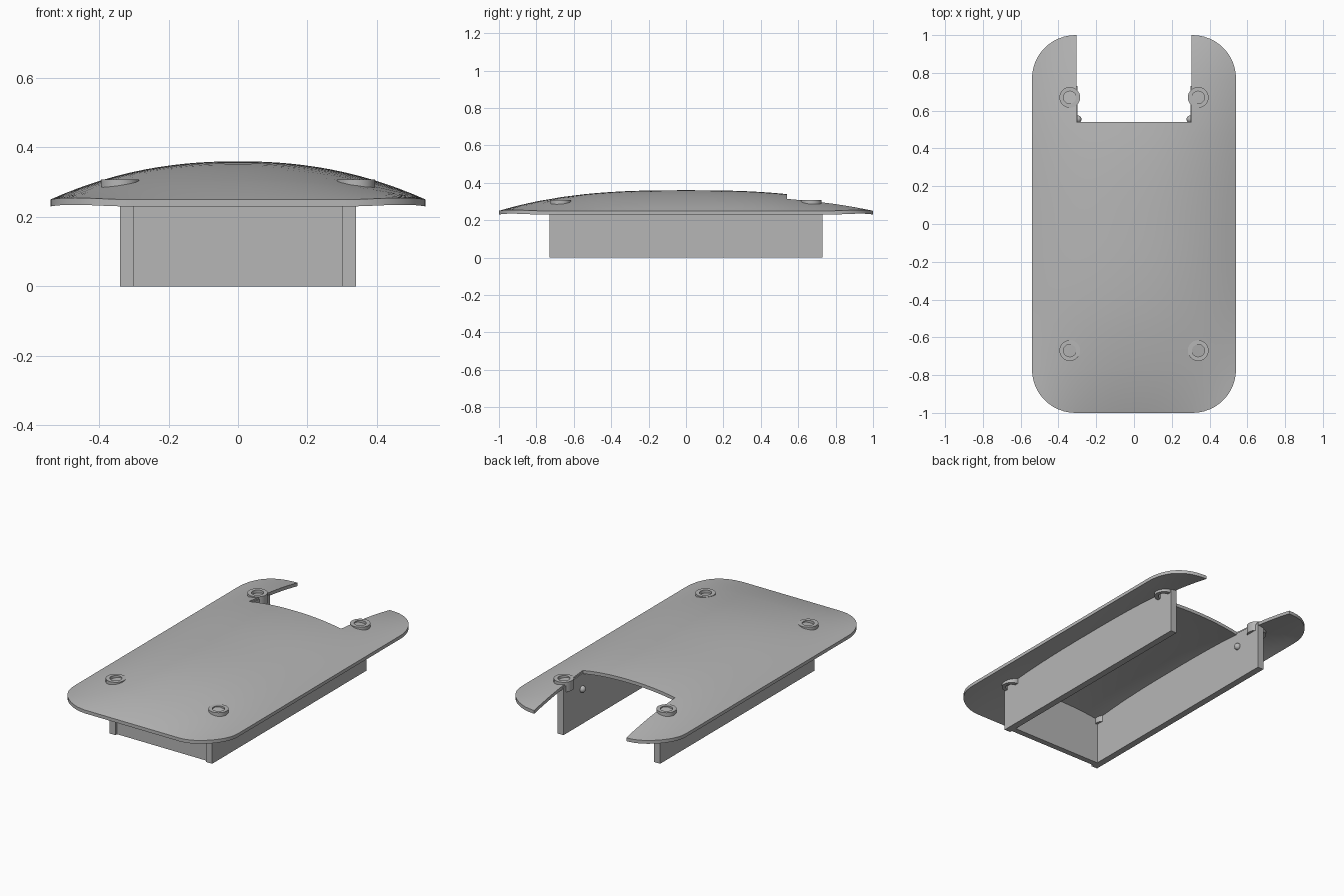
import bpy, bmesh, math
from mathutils import Matrix

cube = bpy.data.objects.get("Cube")
if cube:
    bpy.data.objects.remove(cube, do_unlink=True)

HALF_W, CORNER, NOTCH_X, NOTCH_Y = 0.54, 0.23, 0.305, 0.54
THICK = 0.02

grey = bpy.data.materials.new("plain grey")
grey.use_nodes = True
COLOUR = (0.47, 0.47, 0.47, 1)
grey.diffuse_color = COLOUR
grey.node_tree.nodes["Principled BSDF"].inputs["Base Color"].default_value = COLOUR


def dome(x, y):
    """Height of the domed cover's top surface."""
    fx = 1 - min(1, abs(x) / HALF_W) ** 2.2
    fy = 1 - min(1, abs(y)) ** 2.7
    return 0.25 + 0.11 * fx * fy


def half_width(y):
    """Half width of the rounded outline at y."""
    d = max(0, abs(y) - (1 - CORNER))
    return HALF_W - CORNER + math.sqrt(max(0, CORNER ** 2 - d ** 2))


def finish(bm, name, smooth=True):
    bmesh.ops.recalc_face_normals(bm, faces=bm.faces[:])
    mesh = bpy.data.meshes.new(name)
    bm.to_mesh(mesh)
    bm.free()
    mesh.materials.append(grey)
    obj = bpy.data.objects.new(name, mesh)
    bpy.context.collection.objects.link(obj)
    if smooth:
        bpy.ops.object.select_all(action='DESELECT')
        obj.select_set(True)
        bpy.context.view_layer.objects.active = obj
        bpy.ops.object.shade_smooth_by_angle(angle=math.radians(30))
    return obj


# Domed cover: a grid fitted to the rounded outline, open at the back notch
bm = bmesh.new()
arc = [1 - CORNER + CORNER * math.sin(i * math.pi / 24) for i in range(13)]
straight = [NOTCH_Y * i / 8 for i in range(-8, 9)]
rows = sorted([-y for y in arc] + [-0.66] + straight + [0.66] + arc)
inner = [NOTCH_X * i / 8 for i in range(-8, 9)]
grid = []
for y in rows:
    w = half_width(y)
    side = [NOTCH_X + (w - NOTCH_X) * i / 6 for i in range(1, 7)]
    xs = [-x for x in reversed(side)] + inner + side
    grid.append([bm.verts.new((x, y, dome(x, y))) for x in xs])
for j in range(len(rows) - 1):
    for i in range(len(grid[0]) - 1):
        in_notch = rows[j] > NOTCH_Y - 0.001 and 6 <= i < 22
        if not in_notch:
            bm.faces.new((grid[j][i], grid[j][i + 1], grid[j + 1][i + 1], grid[j + 1][i]))
bmesh.ops.delete(bm, geom=[v for v in bm.verts if not v.link_faces], context='VERTS')
under = bmesh.ops.extrude_face_region(bm, geom=bm.faces[:], use_keep_orig=True)["geom"]
for v in under:
    if isinstance(v, bmesh.types.BMVert):
        v.co.z -= THICK
finish(bm, "domed_cover")


def wall(name, x0, x1, y0, y1, along_y):
    """Upright plate whose top follows the inside of the cover."""
    bm = bmesh.new()
    steps = 24
    sections = []
    for i in range(steps + 1):
        t = i / steps
        if along_y:
            y = y0 + (y1 - y0) * t
            ends = [(x0, y), (x1, y)]
            top = dome(max(abs(x0), abs(x1)), y) - 0.005
        else:
            x = x0 + (x1 - x0) * t
            ends = [(x, y0), (x, y1)]
            top = dome(x, y0) - 0.008
        (ax, ay), (bx, by) = ends
        sections.append([bm.verts.new(p) for p in
                         ((ax, ay, 0), (bx, by, 0), (bx, by, top), (ax, ay, top))])
    for a, b in zip(sections, sections[1:]):
        for k in range(4):
            n = (k + 1) % 4
            bm.faces.new((a[k], a[n], b[n], b[k]))
    bm.faces.new(sections[0])
    bm.faces.new(sections[-1])
    finish(bm, name, smooth=False)


def mounting_ring(name, x, y):
    """Short tube passing through the cover."""
    bm = bmesh.new()
    profile = [(0.033, 0.25), (0.055, 0.25), (0.055, 0.308), (0.033, 0.308)]
    n = 40
    loops = []
    for i in range(n):
        a = math.tau * i / n
        loops.append([bm.verts.new((x + r * math.cos(a), y + r * math.sin(a), z))
                      for r, z in profile])
    for i in range(n):
        a, b = loops[i], loops[(i + 1) % n]
        for k in range(4):
            m = (k + 1) % 4
            bm.faces.new((a[k], a[m], b[m], b[k]))
    finish(bm, name)


# Skirt walls, rings and inner pegs, mirrored left and right
wall("front_wall", -0.31, 0.31, -0.715, -0.68, False)
for side, s in (("left", 1), ("right", -1)):
    wall(side + "_wall", 0.30 * s, 0.34 * s, -0.73, 0.73, True)
    for end, y in (("front", -0.67), ("back", 0.67)):
        mounting_ring(f"{end}_{side}_ring", 0.34 * s, y)
    bm = bmesh.new()
    bmesh.ops.create_uvsphere(bm, u_segments=20, v_segments=12, radius=0.02,
                              matrix=Matrix.Translation((0.298 * s, 0.555, 0.21)))
    finish(bm, side + "_peg")
